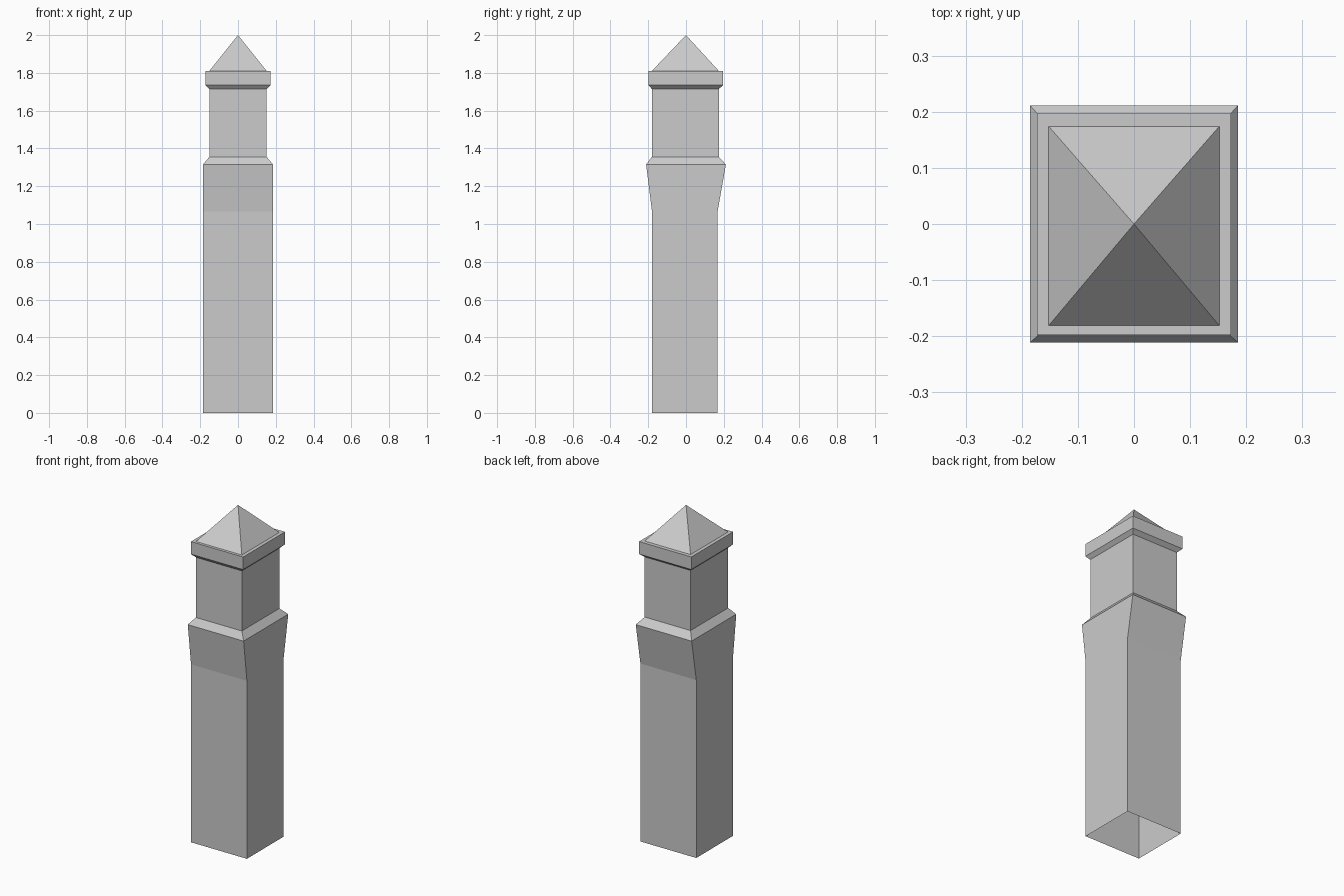
import bpy
import bmesh

cube = bpy.data.objects.get("Cube")
if cube:
    bpy.data.objects.remove(cube, do_unlink=True)

# Single pale stone colour
stone = bpy.data.materials.new("pale_grey_stone")
stone.use_nodes = True
colour = (0.6, 0.6, 0.6, 1)
stone.diffuse_color = colour
stone.node_tree.nodes["Principled BSDF"].inputs["Base Color"].default_value = colour


def loft(name, rings, apex=None):
    """Join rectangular rings (half width, front y, back y, height), open at the ends."""
    bm = bmesh.new()
    loops = []
    for hx, front, back, z in rings:
        corners = ((-hx, front), (hx, front), (hx, back), (-hx, back))
        loops.append([bm.verts.new((x, y, z)) for x, y in corners])
    for low, high in zip(loops, loops[1:]):
        for i in range(4):
            j = (i + 1) % 4
            bm.faces.new((low[i], low[j], high[j], high[i]))
    if apex:
        tip = bm.verts.new(apex)
        for i in range(4):
            bm.faces.new((loops[-1][i], loops[-1][(i + 1) % 4], tip))
    mesh = bpy.data.meshes.new(name)
    bm.to_mesh(mesh)
    bm.free()
    mesh.materials.append(stone)
    obj = bpy.data.objects.new(name, mesh)
    bpy.context.collection.objects.link(obj)
    return obj


# Neck outline, shared by the shoulder, cap and roof
neck = (0.152, -0.181, 0.174)

# Hollow shaft, flared front and back, with a sloping shoulder
shaft = (0.185, -0.18, 0.167)
loft("shaft", [(*shaft, 0), (*shaft, 1.065),
               (0.185, -0.211, 0.211, 1.315), (*neck, 1.355)])

# Narrow upper section
loft("neck", [(*neck, 1.355), (*neck, 1.715)])

# Overhanging cap with chamfered underside and flat top ledge
cap = (0.173, -0.198, 0.197)
loft("cap", [(*neck, 1.715), (*cap, 1.735), (*cap, 1.81), (*neck, 1.81)])

# Pyramid roof
loft("roof", [(*neck, 1.81)], apex=(0, 0, 2))
